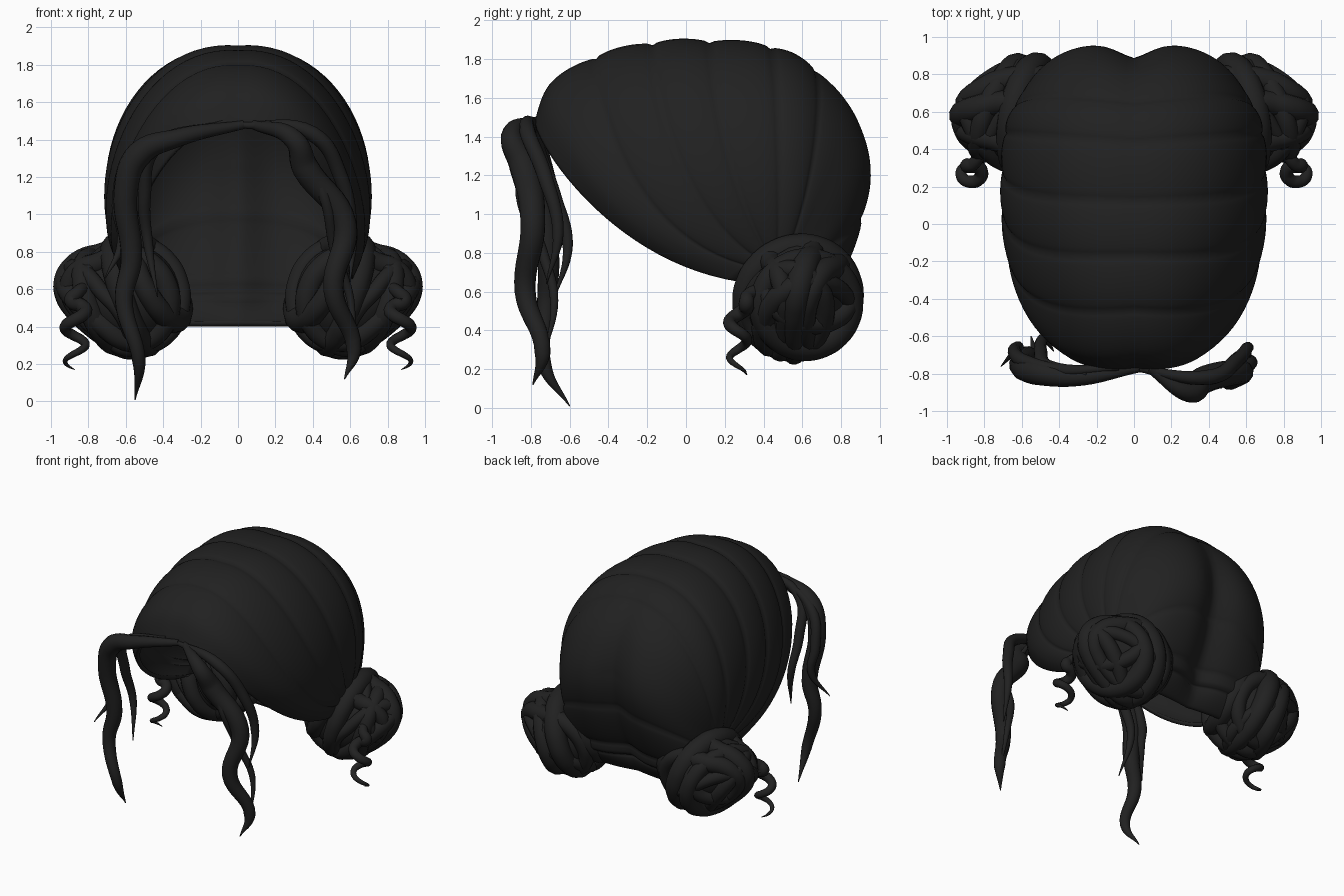
import bpy, bmesh, math
from mathutils import Vector, Matrix

if "Cube" in bpy.data.objects:
    bpy.data.objects.remove(bpy.data.objects["Cube"])

hair = bpy.data.materials.new("near_black_hair")
hair.diffuse_color = (0.015, 0.015, 0.015, 1)
hair.use_nodes = True
hair.node_tree.nodes["Principled BSDF"].inputs["Base Color"].default_value = hair.diffuse_color


def add_mesh(name, mesh):
    mesh.materials.clear()
    mesh.materials.append(hair)
    for p in mesh.polygons:
        p.use_smooth = True
    ob = bpy.data.objects.new(name, mesh)
    bpy.context.collection.objects.link(ob)
    return ob


def tube(name, pts, radii, cyclic=False):
    """Smooth strand through points, with a radius at each point."""
    cu = bpy.data.curves.new(name + "_path", 'CURVE')
    cu.dimensions = '3D'
    cu.bevel_depth = 1.0
    cu.bevel_resolution = 4
    cu.resolution_u = 8
    cu.use_fill_caps = True
    sp = cu.splines.new('BEZIER')
    sp.bezier_points.add(len(pts) - 1)
    for bp, p, r in zip(sp.bezier_points, pts, radii):
        bp.co = p
        bp.radius = r
        bp.handle_left_type = bp.handle_right_type = 'AUTO'
    sp.use_cyclic_u = cyclic
    tmp = bpy.data.objects.new(name + "_tmp", cu)
    bpy.context.collection.objects.link(tmp)
    bpy.context.view_layer.update()
    dg = bpy.context.evaluated_depsgraph_get()
    mesh = bpy.data.meshes.new_from_object(tmp.evaluated_get(dg))
    bpy.data.objects.remove(tmp)
    return add_mesh(name, mesh)


def strand(name, radius, pts):
    """Loose lock: swells from a thin root, then tapers to a point."""
    n = len(pts) - 1
    rr = [radius * min(1, .25 + 2.5 * i / n) * (1 - i / n) ** .45 + .003 for i in range(n + 1)]
    return tube(name, pts, rr)


# Swept cap: each row is one seam from the crown midline to the bun:
# midline y,z / first handle x / second handle x,y,z / bun y,z
ROWS = [
    (-.77, 1.48, .48, .62, -.45, .76, .28, .65),
    (-.67, 1.67, .52, .74, -.46, .81, .33, .69),
    (-.46, 1.8, .55, .81, -.4, .86, .38, .72),
    (-.17, 1.87, .57, .85, -.15, 1.05, .42, .74),
    (.12, 1.88, .57, .85, .15, 1.2, .45, .75),
    (.43, 1.85, .56, .82, .5, 1.25, .47, .75),
    (.65, 1.74, .5, .73, .7, 1.2, .5, .75),
    (.83, 1.54, .43, .65, .76, 1.15, .51, .74),
    (.92, 1.27, .4, .6, .78, 1.05, .52, .73),
    (.89, 1, .4, .58, .76, .85, .54, .7),
    (.75, .65, .4, .55, .7, .6, .55, .62),
    (.7, .55, .38, .53, .66, .52, .55, .56),
    (.58, .4, .35, .5, .58, .4, .52, .45)]
LAST = len(ROWS) - 1
SEAMS = [i for i in range(LAST + 1) if i not in (1, 7, 8)]   # the rest only shape


def row_at(u):
    i = min(int(u), LAST - 1)
    f = u - i
    b, c = ROWS[i], ROWS[i + 1]
    a = ROWS[i - 1] if i else [2 * p - q for p, q in zip(b, c)]
    d = ROWS[i + 2] if i + 2 <= LAST else [2 * q - p for p, q in zip(b, c)]
    return [.5 * (2 * q + (r - p) * f + (2 * p - 5 * q + 4 * r - s) * f * f
                  + (3 * q - p - 3 * r + s) * f ** 3) for p, q, r, s in zip(a, b, c, d)]


def cap_point(u, s):
    y, z, hx, *rest = row_at(u)
    t = abs(s)
    k = 1 - t
    handle = Vector((hx, y * 1.09, z + max(0, z - 1.48) * .12))
    p = (Vector((0, y, z)) * k ** 3 + handle * 3 * k * k * t
         + Vector(rest[:3]) * 3 * k * t * t + Vector((.61, *rest[3:])) * t ** 3)
    # central dent at the back
    w = max(0, min(1, (u - 6) / 2)) * max(0, min(1, LAST - u))
    p.y -= .055 * w * math.exp(-(p.x / .13) ** 2)
    if s < 0:
        p.x = -p.x
    return p


def build_cap():
    n_side = 56
    us = []
    for a, b in zip(SEAMS, SEAMS[1:]):
        n = 12 * (b - a)
        us += [(a + (b - a) * k / n, k / n) for k in range(n)]
    us.append((LAST, 0))
    verts, faces = [], []
    e = .01
    for u, f in us:
        for j in range(n_side + 1):
            s = -1 + 2 * j / n_side
            du = cap_point(min(LAST, u + e), s) - cap_point(max(0, u - e), s)
            ds = cap_point(u, min(1, s + e)) - cap_point(u, max(-1, s - e))
            bulge = .022 * math.sqrt(max(0, math.sin(math.pi * f))) * (1 - .5 * abs(s) ** 3)
            verts.append(cap_point(u, s) + ds.cross(du).normalized() * bulge)
    w = n_side + 1
    for i in range(len(us) - 1):
        for j in range(n_side):
            q = i * w + j
            faces.append((q, q + 1, q + w + 1, q + w))
    me = bpy.data.meshes.new("swept_cap")
    me.from_pydata(verts, [], faces)
    so = add_mesh("swept_cap", me).modifiers.new("thickness", 'SOLIDIFY')
    so.thickness = .03
    so.offset = -1


build_cap()

# Buns: a tapered knot wrapped by strands, mirrored left and right
AX = Vector((.9, .18, -.3)).normalized()
A = Vector((0, 1, 0)).cross(AX).normalized()
FRAME = (Matrix.Translation((.66, .59, .53))
         @ Matrix((A, AX.cross(A), AX)).transposed().to_4x4())


def bun_point(v, sx):
    """Unit sphere to bun: wide at the head, narrower and raised at the tip."""
    r = .265 * (1 - .28 * v.z)
    p = FRAME @ Vector((v.x * r, v.y * r, v.z * (.27 if v.z > 0 else .36)))
    p.z += .13 * max(0, v.z)
    p.y -= .05 * max(0, v.z)
    return Vector((p.x * sx, p.y, p.z))


# each wrap: direction angle, tilt towards the bun axis, offset from centre
WRAPS = [(0, 90, -.28), (40, 80, -.72), (90, 78, .25), (80, 8, .05), (75, 15, .48),
         (95, 0, -.45), (20, 40, .35), (-60, 55, .4), (150, 57, .35)]

for side, sx in (("right", 1), ("left", -1)):
    bm = bmesh.new()
    bmesh.ops.create_uvsphere(bm, u_segments=32, v_segments=20, radius=1)
    for v in bm.verts:
        v.co = bun_point(v.co, sx)
    bmesh.ops.recalc_face_normals(bm, faces=bm.faces)
    core = bpy.data.meshes.new(side + "_bun_core")
    bm.to_mesh(core)
    bm.free()
    add_mesh(side + "_bun_core", core)
    for i, (ang, tilt, off) in enumerate(WRAPS):
        ang, tilt = math.radians(ang), math.radians(tilt)
        m = Vector((math.cos(ang) * math.cos(tilt), math.sin(ang) * math.cos(tilt), math.sin(tilt)))
        a = m.orthogonal().normalized()
        b = m.cross(a)
        pts, rr = [], []
        for k in range(16):
            q = 2 * math.pi * k / 16
            v = m * off + (a * math.cos(q) + b * math.sin(q)) * math.sqrt(1 - off * off)
            pts.append(bun_point(v, sx))
            rr.append((.07 - .003 * i) * (1 + .15 * math.sin(q + i)))
        tube(f"{side}_bun_wrap_{i + 1}", pts, rr, True)
    # Springy curl hanging in front of the bun
    pts, rr = [(sx * .8, .42, .62), (sx * .86, .32, .58)], [.03, .035]
    for k in range(15):
        t = k / 14
        q = 1.2 + t * 4.1 * math.pi
        pts.append((sx * (.87 + .055 * math.cos(q)), .27 + .045 * math.sin(q), .54 - .37 * t))
        rr.append(.038 * (1 - t) ** .6 + .002)
    tube(side + "_bun_curl", pts, rr)

# Front face-framing locks
strand("left_front_lock", .08, [
    (.03, -.77, 1.48), (-.32, -.82, 1.41), (-.53, -.79, 1.32), (-.6, -.76, 1.13),
    (-.57, -.71, .76), (-.61, -.72, .54), (-.53, -.73, .22), (-.55, -.6, .01)])
strand("left_inner_strand", .045, [
    (-.08, -.77, 1.49), (-.44, -.77, 1.36), (-.5, -.68, 1.1), (-.48, -.61, .84), (-.43, -.68, .56)])
strand("left_outer_strand", .045, [
    (-.25, -.8, 1.46), (-.57, -.74, 1.3), (-.64, -.68, 1.05), (-.62, -.66, .86), (-.71, -.76, .66)])
strand("right_front_lock", .085, [
    (.08, -.77, 1.48), (.3, -.9, 1.4), (.36, -.84, 1.25), (.57, -.79, .95),
    (.51, -.83, .6), (.62, -.74, .28), (.57, -.79, .12)])
strand("right_outer_strand", .05, [
    (0, -.77, 1.48), (.4, -.82, 1.43), (.55, -.73, 1.2), (.61, -.66, .9), (.6, -.72, .64)])
strand("right_thin_strand", .035, [
    (.28, -.8, 1.45), (.46, -.85, 1.1), (.52, -.74, .8), (.6, -.68, .55), (.62, -.73, .27)])
